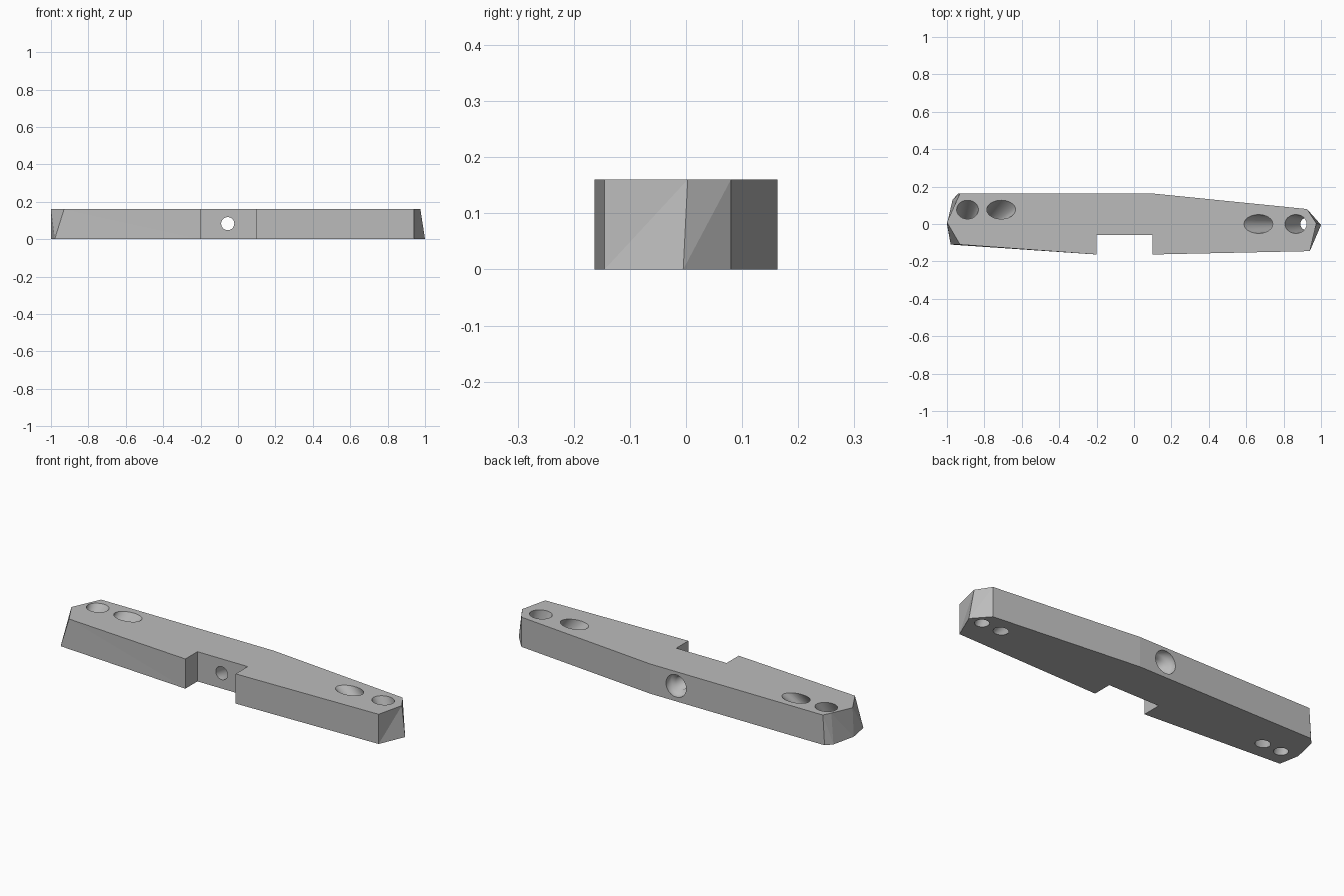
import bpy, bmesh
from math import cos, sin, tau
from mathutils import Vector

cube = bpy.data.objects.get("Cube")
if cube:
    bpy.data.objects.remove(cube)

HEIGHT = 0.16

grey = bpy.data.materials.new("plain_grey")
grey.use_nodes = True
colour = (0.5, 0.5, 0.5, 1)
grey.diffuse_color = colour
grey.node_tree.nodes["Principled BSDF"].inputs["Base Color"].default_value = colour


def make_object(name, bm):
    bmesh.ops.recalc_face_normals(bm, faces=bm.faces)
    mesh = bpy.data.meshes.new(name)
    bm.to_mesh(mesh)
    bm.free()
    mesh.materials.append(grey)
    obj = bpy.data.objects.new(name, mesh)
    bpy.context.collection.objects.link(obj)
    return obj


def tapered_cutter(name, rings, u, v, steps=48):
    """Loft of ellipses; each ring is (centre, radius along u, radius along v)."""
    bm = bmesh.new()
    loops = []
    for centre, ru, rv in rings:
        loops.append([bm.verts.new(Vector(centre) + Vector(u) * ru * cos(tau * i / steps)
                                   + Vector(v) * rv * sin(tau * i / steps))
                      for i in range(steps)])
    for a, b in zip(loops, loops[1:]):
        for i in range(steps):
            j = (i + 1) % steps
            bm.faces.new((a[i], a[j], b[j], b[i])).smooth = True
    bm.faces.new(loops[0])
    bm.faces.new(loops[-1])
    cutter = make_object(name, bm)
    cutter.hide_render = True
    return cutter


# Bar outline, counter-clockwise from the front right corner, with a front notch
top = [(-0.93, -0.11), (-0.2, -0.163), (-0.2, -0.06), (0.1, -0.06), (0.1, -0.163),
       (0.94, -0.145), (0.975, 0.003), (0.925, 0.08), (0.1, 0.163),
       (-0.93, 0.163), (-0.95, 0.12), (-1, 0.01)]
# The end corners lean outwards towards the base
base = list(top)
base[0], base[6] = (-0.98, -0.11), (1, -0.005)
base[9:] = [(-0.94, 0.163), (-0.97, 0.13), (-1, 0)]

bm = bmesh.new()
low = [bm.verts.new((x, y, 0)) for x, y in base]
high = [bm.verts.new((x, y, HEIGHT)) for x, y in top]
bm.faces.new(low)
bm.faces.new(high)
count = len(top)
for i in range(count):
    j = (i + 1) % count
    if i in (5, 6):          # creased left end
        bm.faces.new((low[i], low[j], high[j]))
        bm.faces.new((low[i], high[j], high[i]))
    elif i in (0, 9, 10, 11):   # creased right end
        bm.faces.new((low[i], low[j], high[i]))
        bm.faces.new((low[j], high[j], high[i]))
    else:
        bm.faces.new((low[i], low[j], high[j], high[i]))
bar = make_object("bar", bm)

# Slanted tapering holes: top centre, base centre, top and base radii along x
holes = [((-0.89, 0.077), (-0.91, -0.02), 0.058, 0.035),
         ((-0.71, 0.077), (-0.80, -0.02), 0.077, 0.038),
         ((0.865, 0), (0.925, 0), 0.058, 0.035),
         ((0.665, 0), (0.81, 0), 0.077, 0.038)]
cutters = []
for (tx, ty), (bx, by), rt, rb in holes:
    rings = []
    for t in (-0.1, 1.1):    # run slightly past both faces
        centre = (bx + (tx - bx) * t, by + (ty - by) * t, HEIGHT * t)
        rings.append((centre, rb + (rt - rb) * t, 0.034 + 0.016 * t))
    cutters.append(tapered_cutter("slanted_hole_cutter", rings, (1, 0, 0), (0, 1, 0)))

# Central bolt hole with a wider bore at the back
bore = [((-0.055, y, 0.083), r, r)
        for y, r in ((-0.1, 0.035), (0.115, 0.035), (0.116, 0.06), (0.2, 0.06))]
cutters.append(tapered_cutter("bolt_hole_cutter", bore, (1, 0, 0), (0, 0, 1)))

bpy.context.view_layer.objects.active = bar
for cutter in cutters:
    cut = bar.modifiers.new("hole", "BOOLEAN")
    cut.operation = "DIFFERENCE"
    cut.solver = "EXACT"
    cut.object = cutter
    bpy.ops.object.modifier_apply(modifier=cut.name)
    bpy.data.objects.remove(cutter)
